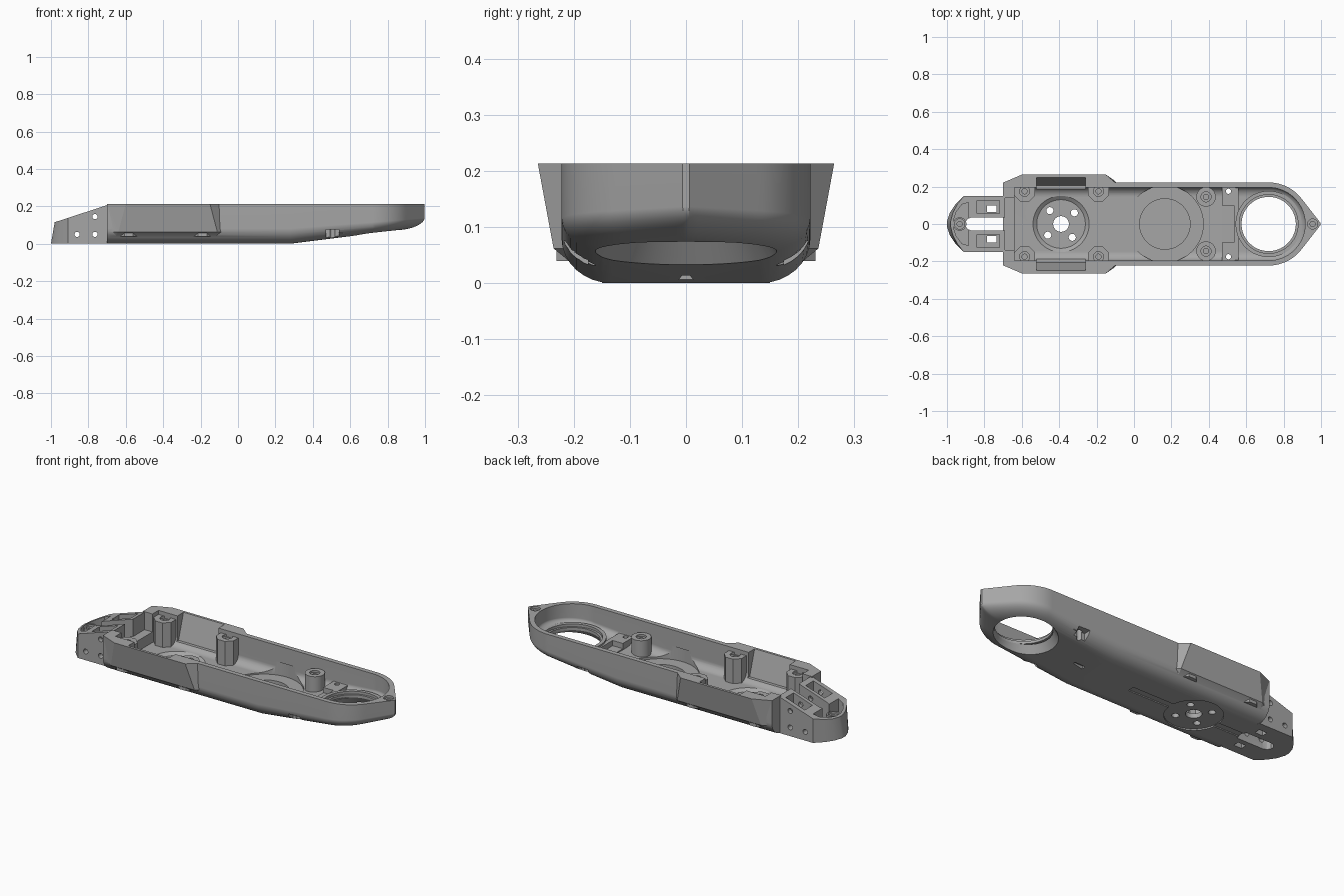
import bpy, bmesh, math
from mathutils import Matrix

if "Cube" in bpy.data.objects:
    bpy.data.objects.remove(bpy.data.objects["Cube"], do_unlink=True)

H = 0.213                      # rim height
HUB, RECESS, EYE = -0.39, 0.165, 0.72   # centres along the arm

grey = bpy.data.materials.new("mid grey")
grey.use_nodes = True
tone = (0.38, 0.38, 0.38, 1)
grey.diffuse_color = tone
grey.node_tree.nodes["Principled BSDF"].inputs["Base Color"].default_value = tone


def finish(bm, name):
    bmesh.ops.recalc_face_normals(bm, faces=bm.faces)
    mesh = bpy.data.meshes.new(name)
    bm.to_mesh(mesh)
    bm.free()
    mesh.materials.append(grey)
    ob = bpy.data.objects.new(name, mesh)
    bpy.context.collection.objects.link(ob)
    return ob


def loft(name, half_rings):
    """Skin stacked outlines; each is given for +y and mirrored."""
    bm = bmesh.new()
    rings = []
    for half in half_rings:
        full = list(half) + [(x, -y, z) for x, y, z in reversed(half)]
        rings.append([bm.verts.new(p) for p in full])
    n = len(rings[0])
    for a, b in zip(rings, rings[1:]):
        for i in range(n):
            j = (i + 1) % n
            bm.faces.new((a[i], a[j], b[j], b[i]))
    for r in (rings[0], rings[-1]):
        for i in range(n // 2 - 1):
            bm.faces.new((r[i], r[i + 1], r[n - 2 - i], r[n - 1 - i]))
    return finish(bm, name)


def prism(name, half, z0, z1):
    return loft(name, [[(x, y, z) for x, y in half] for z in (z0, z1)])


def box(name, x0, x1, y0, y1, z0, z1):
    bm = bmesh.new()
    bmesh.ops.create_cube(bm, size=1)
    for v in bm.verts:
        v.co = (x1 if v.co.x > 0 else x0, y1 if v.co.y > 0 else y0,
                z1 if v.co.z > 0 else z0)
    return finish(bm, name)


def cyl(name, x, y, z0, z1, r, top=None, sides=48):
    bm = bmesh.new()
    bmesh.ops.create_cone(bm, cap_ends=True, segments=sides, radius1=r,
                          radius2=r if top is None else top, depth=z1 - z0,
                          matrix=Matrix.Translation((x, y, (z0 + z1) / 2))
                          @ Matrix.Rotation(math.pi / sides, 4, 'Z'))
    return finish(bm, name)


def combine(ob, other, op='DIFFERENCE'):
    m = ob.modifiers.new("join", 'BOOLEAN')
    m.operation, m.solver, m.object = op, 'EXACT', other
    bpy.context.view_layer.update()
    dg = bpy.context.evaluated_depsgraph_get()
    mesh = bpy.data.meshes.new_from_object(ob.evaluated_get(dg))
    ob.modifiers.clear()
    ob.data = mesh
    bpy.data.objects.remove(other, do_unlink=True)


def rise(x):
    return 0.125 * max(0, x - 0.28)


def outline(x0, w, z, point):
    """Half outline of the arm with a round, optionally pointed nose."""
    pts = [(x0, w), (0.28, w), (EYE, w)]
    for k in range(1, 25):
        t = math.radians(90 - k * 3.7)
        r = w / math.cos(max(0, math.radians(point) - t))
        pts.append((EYE + r * math.cos(t), r * math.sin(t)))
    return [(x, y, z + rise(x) * max(0, 1 - z / H)) for x, y in pts]


def bowl(x0, w, z0, z1, curve, point):
    """Arm-shaped solid with a rounded lower edge."""
    rings = []
    for k in range(9):
        t = k / 8 * math.pi / 2
        rings.append(outline(x0, w - curve * (1 - math.sin(t)),
                             z0 + curve * 0.9 * (1 - math.cos(t)), point))
    rings.append(outline(x0, w, z1, point))
    return loft("bowl", rings)


# Main tray with flared hips
tray = bowl(-0.70, 0.222, 0, H, 0.09, 38)
tray.name = "arm_tray"


def hip(z, inner, outer, a, b, c):
    return [(-0.70, inner, z), (a, outer, z), (b, outer, z), (c, inner, z)]


combine(tray, loft("hips", [hip(0.02, 0.15, 0.185, -0.66, -0.12, -0.09),
                            hip(0.062, 0.2, 0.236, -0.64, -0.11, -0.07),
                            hip(H, 0.221, 0.264, -0.6, -0.15, -0.10)]), 'UNION')

# Hollow inside, sloped hip pockets and the notch in the end wall
combine(tray, bowl(-0.64, 0.195, 0.05, 0.25, 0.05, 0))
combine(tray, loft("hip_pocket", [
    [(-0.52, y, z), (-0.26, y, z)] for z, y in ((0.07, 0.205), (0.24, 0.258))]))
combine(tray, box("end_notch", -0.72, -0.6, -0.14, 0.14, 0.11, 0.3))

# Round floor recesses
combine(tray, cyl("hub_recess", HUB, 0, 0.035, 0.08, 0.13, 0.19, 64))
combine(tray, cyl("wheel_recess", RECESS, 0, 0.042, 0.12, 0.205, sides=64))
combine(tray, cyl("wheel_step", RECESS, 0, 0.025, 0.06, 0.135, sides=64))

# Solid bridge between the body and the nose ring
combine(tray, box("bridge", 0.47, 0.56, -0.2, 0.2, 0.055, 0.105), 'UNION')
combine(tray, box("bridge_gap", 0.45, 0.535, -0.1, 0.1, 0.075, 0.2))
combine(tray, cyl("nose_seat", EYE, 0, 0.085, 0.115, 0.177, sides=64), 'UNION')
combine(tray, cyl("nose_step", EYE, 0, 0.1, 0.2, 0.157, sides=64))
combine(tray, cyl("nose_hole", EYE, 0, -0.1, 0.3, 0.145, sides=64))
combine(tray, cyl("nose_chamfer", EYE, 0, 0.02, 0.085, 0.185, 0.145, 64))
combine(tray, cyl("tip_seat", 0.955, 0, 0.2, 0.3, 0.027, sides=24))
combine(tray, cyl("tip_hole", 0.955, 0, 0.14, 0.3, 0.014, sides=24))

# Hub underside, its holes and the cable groove
combine(tray, box("cable_groove", -0.8, 0.02, -0.02, 0.02, -0.1, 0.006))
combine(tray, cyl("hub_face", HUB, 0, -0.1, 0.008, 0.15, sides=64))
combine(tray, cyl("hub_hole", HUB, 0, -0.1, 0.2, 0.042, sides=32))
for k in range(4):
    a = math.radians(40 + 90 * k)
    px, py = HUB + 0.093 * math.cos(a), 0.093 * math.sin(a)
    combine(tray, cyl("hub_screw", px, py, -0.1, 0.2, 0.019, sides=24))
combine(tray, loft("belly_notch", [[(0.33, 0.025, -0.01), (0.39, 0.025, -0.01)],
                                   [(0.33, 0.004, 0.018), (0.39, 0.004, 0.018)]]))
for s in (-1, 1):
    ys = sorted((s * 0.175, s * 0.3))
    combine(tray, box("side_notch", 0.47, 0.54, *ys, -0.1, 0.075))
    combine(tray, cyl("pin_hole", 0.505, s * 0.175, -0.1, 0.3, 0.014, sides=24))

# Tail bracket with a sloping top
TAIL = [(-0.69, 0.15), (-0.91, 0.15), (-0.955, 0.105), (-0.985, 0.06), (-1.0, 0.015)]
tail_top = []
for x, y in TAIL:
    x += 0.02 * max(0, (-0.91 - x) / 0.09)
    tail_top.append((x, y, H + (x + 0.68) * 0.327))
tail = loft("tail_bracket", [[(x, y, 0) for x, y in TAIL], tail_top])
combine(tail, prism("tail_pocket", [(-0.885, 0.115), (-0.92, 0.105), (-0.95, 0.065),
                                    (-0.965, 0.02)], 0.06, 0.3))
combine(tail, prism("slot", [(-0.6, 0.035), (-0.87, 0.035), (-0.89, 0.027),
                             (-0.902, 0.01)], -0.1, 0.4))
for s in (-1, 1):
    ys = sorted((s * 0.055, s * 0.125))
    combine(tail, box("tail_ledge", -0.84, -0.72, *ys, 0.1, 0.4))
    ys = sorted((s * 0.065, s * 0.1))
    combine(tail, box("tail_window", -0.785, -0.735, *ys, -0.1, 0.4))
for x, z in ((-0.86, 0.05), (-0.765, 0.05), (-0.765, 0.145)):
    pin = cyl("side_hole", 0, 0, -0.3, 0.3, 0.014, sides=24)
    pin.matrix_world = Matrix.Translation((x, 0, z)) @ Matrix.Rotation(math.pi / 2, 4, 'X')
    combine(tail, pin)

# Screw posts
posts = []


def post(name, x, y, z0, z1, r, sides):
    ob = cyl(name, x, y, z0, z1, r, sides=sides)
    combine(ob, cyl("seat", x, y, z1 - 0.012, z1 + 0.1, 0.027, sides=24))
    combine(ob, cyl("bore", x, y, z1 - 0.06, z1 + 0.1, 0.014, sides=24))
    posts.append(ob)


for s, side in ((1, "left"), (-1, "right")):
    post(f"{side}_tail_post", -0.585, s * 0.175, 0.04, 0.19, 0.06, 8)
    post(f"{side}_hip_post", -0.19, s * 0.175, 0.04, 0.19, 0.06, 8)
    post(f"{side}_nose_post", 0.385, s * 0.145, 0.04, 0.15, 0.052, 40)
post("tail_post", -0.932, 0, 0.05, 0.115, 0.036, 32)

# Smooth shading with crisp edges
for ob in [tray, tail] + posts:
    bpy.ops.object.select_all(action='DESELECT')
    ob.select_set(True)
    bpy.context.view_layer.objects.active = ob
    bpy.ops.object.shade_smooth_by_angle(angle=math.radians(25))
    ob.modifiers.new("even_normals", 'WEIGHTED_NORMAL').keep_sharp = True
